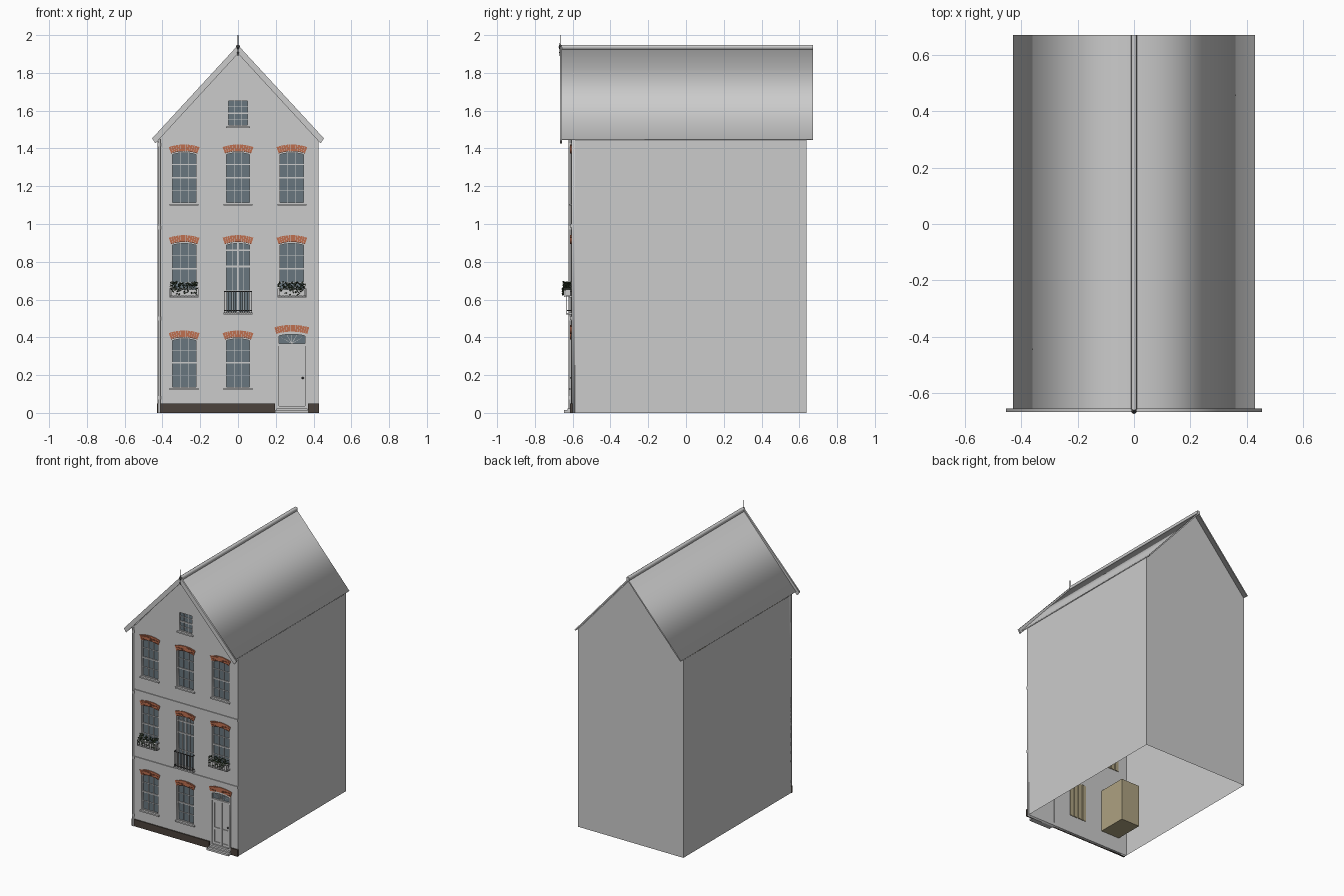
import bpy, bmesh, math, random
from mathutils import Matrix, Vector

if "Cube" in bpy.data.objects:
    bpy.data.objects.remove(bpy.data.objects["Cube"])

random.seed(4)
F = -0.607            # outer face of the front wall
COLS = (-0.285, 0.0, 0.285)


def mat(name, r, g, b):
    m = bpy.data.materials.new(name)
    m.diffuse_color = (r, g, b, 1)
    m.use_nodes = True
    m.node_tree.nodes["Principled BSDF"].inputs["Base Color"].default_value = m.diffuse_color
    return m


BRICK = mat("brick", 0.52, 0.16, 0.08)
GLASS = mat("glass", 0.14, 0.18, 0.21)
DARK = mat("dark_stone", 0.07, 0.055, 0.045)
IRON = mat("iron", 0.06, 0.06, 0.06)
LEAF = mat("leaf", 0.05, 0.08, 0.04)
TAN = mat("curtain", 0.42, 0.36, 0.22)


def add(name, me, m=None):
    ob = bpy.data.objects.new(name, me)
    bpy.context.collection.objects.link(ob)
    if m:
        me.materials.append(m)
    return ob


def from_bm(name, bm, m=None):
    bmesh.ops.recalc_face_normals(bm, faces=bm.faces)
    me = bpy.data.meshes.new(name)
    bm.to_mesh(me)
    bm.free()
    return add(name, me, m)


def boxes(name, items, m=None):
    """items: (x0, x1, y0, y1, z0, z1)"""
    bm = bmesh.new()
    for x0, x1, y0, y1, z0, z1 in items:
        M = Matrix.Translation(((x0 + x1) / 2, (y0 + y1) / 2, (z0 + z1) / 2))
        bmesh.ops.create_cube(bm, size=1, matrix=M @ Matrix.Diagonal((x1 - x0, y1 - y0, z1 - z0, 1)))
    return from_bm(name, bm, m)


def plate(name, loops, y0, y1, m=None):
    """Flat x-z outlines (later ones are holes) given thickness in y."""
    cu = bpy.data.curves.new(name, 'CURVE')
    cu.dimensions, cu.fill_mode, cu.extrude = '2D', 'BOTH', (y1 - y0) / 2
    for lp in loops:
        s = cu.splines.new('POLY')
        s.points.add(len(lp) - 1)
        for p, (x, z) in zip(s.points, lp):
            p.co = (x, z, 0, 1)
        s.use_cyclic_u = True
    tmp = add(name + "_tmp", cu)
    dg = bpy.context.evaluated_depsgraph_get()
    me = bpy.data.meshes.new_from_object(tmp.evaluated_get(dg))
    bpy.data.objects.remove(tmp)
    me.transform(Matrix.Translation((0, (y0 + y1) / 2, 0)) @ Matrix.Rotation(math.pi / 2, 4, 'X'))
    return add(name, me, m)


def lathe(name, items, m=None, n=12):
    """items: upright cylinders (x, y, z0, z1, r0, r1)"""
    bm = bmesh.new()
    for x, y, z0, z1, r0, r1 in items:
        bmesh.ops.create_cone(bm, cap_ends=True, segments=n, radius1=r0, radius2=r1, depth=z1 - z0,
                              matrix=Matrix.Translation((x, y, (z0 + z1) / 2)))
    ob = from_bm(name, bm, m)
    for p in ob.data.polygons:
        p.use_smooth = abs(p.normal.z) < 0.9
    return ob


def arch_z(dx, w, z1, rise):
    if rise == 0:
        return z1
    R = (w * w / 4 + rise * rise) / (2 * rise)
    return z1 - R + math.sqrt(R * R - dx * dx)


def outline(x, z0, z1, w, rise, inset=0.0):
    h, n = w / 2 - inset, 8 if rise else 1
    xs = [h - 2 * h * i / n for i in range(n + 1)]
    return [(x - h, z0 + inset), (x + h, z0 + inset)] + [(x + d, arch_z(d, w, z1, rise) - inset) for d in xs]


# Openings: name, x, z0, crown, width, rise, columns, rows
openings = []
for i, x in enumerate(COLS):
    if i < 2:
        openings.append((f"ground_window_{i}", x, 0.13, 0.40, 0.14, 0.012, 3, 4))
    if i != 1:
        openings.append((f"first_window_{i}", x, 0.62, 0.905, 0.14, 0.012, 3, 4))
    openings.append((f"second_window_{i}", x, 1.105, 1.385, 0.14, 0.012, 3, 4))
openings.append(("balcony_door", 0, 0.53, 0.905, 0.14, 0.012, 4, 1))
openings.append(("attic_window", 0, 1.515, 1.66, 0.115, 0, 3, 4))
door = ("front_door", 0.285, 0.022, 0.43, 0.165, 0.012)

# Front wall with holes; open-bottomed sheet for sides and back
gable = [(-0.425, 0), (0.425, 0), (0.425, 1.445), (0, 1.922), (-0.425, 1.445)]
plate("front_wall", [gable] + [outline(*o[1:6]) for o in openings + [door]], F, F + 0.02)
bm = bmesh.new()
rear = [bm.verts.new((x, 0.637, z)) for x, z in gable]
bm.faces.new(rear)
for a, b in ((1, 2), (4, 0)):
    va, vb = (bm.verts.new((gable[k][0], F + 0.002, gable[k][1])) for k in (a, b))
    bm.faces.new((rear[a], rear[b], vb, va))
from_bm("side_and_back_walls", bm)


def lintel(name, x, z1, w, rise, thick, n):
    R = (w * w / 4 + rise * rise) / (2 * rise)
    A = math.asin(w / 2 / R)
    cz, step = z1 - R, 2 * A / n
    loops = []
    for i in range(n):
        a0, a1 = -A + step * (i + 0.06), -A + step * (i + 0.94)
        loops.append([(x + r * math.sin(a), cz + r * math.cos(a))
                      for r, a in ((R, a0), (R, a1), (R + thick, a1), (R + thick, a0))])
    plate(name, loops, F - 0.006, F + 0.004, BRICK)


# Windows: frame, glazing bars, glass, curtain, sill, brick lintel
for name, x, z0, z1, w, rise, nc, nr in openings:
    plate(name + "_frame", [outline(x, z0, z1, w, rise), outline(x, z0, z1, w, rise, 0.008)], F + 0.005, F + 0.018)
    plate(name + "_glass", [outline(x, z0, z1, w, rise, 0.004)], F + 0.013, F + 0.015, GLASS)
    bars, y0, y1 = [], F + 0.008, F + 0.014
    h = w / 2 - 0.008
    for c in range(1, nc):
        d = -h + 2 * h * c / nc
        t = 0.004 if name == "balcony_door" and c == 2 else 0.0015
        bars.append((x + d - t, x + d + t, y0, y1, z0 + 0.006, arch_z(d, w, z1, rise) - 0.006))
    levels = [z0 + (z1 - z0) * r / nr for r in range(1, nr)]
    if name == "balcony_door":
        levels = [0.65, 0.775, 0.86]
    for k, z in enumerate(levels):
        t = 0.004 if k == 1 or name == "balcony_door" and k == 2 else 0.0015
        bars.append((x - h, x + h, y0 - (t > 0.002) * 0.002, y1, z - t, z + t))
    boxes(name + "_bars", bars)
    if name == "ground_window_0":
        boxes(name + "_room", [(x - 0.075, x + 0.075, F + 0.02, F + 0.23, z0 - 0.02, z1 + 0.02)], TAN)
    else:
        boxes(name + "_curtain", [(x - w / 2 + w * i / 8, x - w / 2 + w * (i + 0.8) / 8,
                                   F + 0.019, F + 0.024 + 0.004 * (i % 2), z0, z1) for i in range(8)], TAN)
    boxes(name + "_sill", [(x - w / 2 - 0.007, x + w / 2 + 0.007, F - 0.011, F + 0.012, z0 - 0.008, z0 + 0.002)])
    if rise:
        lintel(name + "_lintel", x, z1, w, rise, 0.036, 13)

# Front door: surround, panelled leaf, fanlight, knob, step
_, dx, dz0, dz1, dw, dr = door
plate("door_frame", [outline(*door[1:]), outline(*door[1:], 0.014)], F - 0.003, F + 0.018)
lintel("door_lintel", dx, dz1, dw, dr, 0.036, 15)
boxes("door_transom", [(dx - 0.07, dx + 0.07, F, F + 0.018, 0.355, 0.368)])
boxes("door_leaf", [(dx - 0.07, dx + 0.07, F + 0.012, F + 0.018, 0.022, 0.36)])
boxes("door_stiles",
      [(dx + a - 0.008, dx + a + 0.008, F + 0.006, F + 0.014, 0.03, 0.356) for a in (-0.062, 0, 0.062)]
      + [(dx - 0.07, dx + 0.07, F + 0.007, F + 0.014, z - 0.009, z + 0.009) for z in (0.045, 0.15, 0.346)])
boxes("fanlight_glass", [(dx - 0.07, dx + 0.07, F + 0.012, F + 0.015, 0.366, 0.42)], GLASS)
bars = []
for k in range(1, 6):
    a = math.pi * k / 6
    r = 0.045 / max(math.sin(a), 0.7)
    c, s = math.cos(a), math.sin(a)
    bars.append([(dx - 0.0015 * s, 0.367 + 0.0015 * c), (dx + 0.0015 * s, 0.367 - 0.0015 * c),
                 (dx + r * c + 0.0015 * s, 0.367 + r * s), (dx + r * c - 0.0015 * s, 0.367 + r * s)])
for k, lp in enumerate(bars):
    plate(f"fanlight_bar_{k}", [lp], F + 0.008, F + 0.013)
bm = bmesh.new()
bmesh.ops.create_uvsphere(bm, u_segments=12, v_segments=8, radius=0.006,
                          matrix=Matrix.Translation((dx + 0.058, F, 0.185)))
from_bm("door_knob", bm, IRON)
boxes("door_step", [(0.197, 0.373, F - 0.038, F + 0.01, 0, 0.014), (0.203, 0.367, F - 0.02, F + 0.018, 0.01, 0.024)])

# Plinth, string courses, drainpipe
boxes("plinth", [(-0.428, 0.197, F - 0.008, F + 0.005, 0, 0.05), (0.37, 0.428, F - 0.008, F + 0.005, 0, 0.05)], DARK)
boxes("string_courses", [(-0.425, 0.425, F - 0.006, F + 0.004, z - 0.009, z + 0.009) for z in (0.5, 0.99)])
lathe("drainpipe", [(-0.417, F - 0.007, 0.0, 1.45, 0.007, 0.007)]
      + [(-0.417, F - 0.007, z - 0.01, z + 0.01, 0.009, 0.009) for z in (0.08, 0.5, 0.98, 1.42)])

# Balcony railing
yb = F - 0.024
boxes("balcony_slab", [(-0.076, 0.076, yb - 0.003, F, 0.521, 0.53)])
rail = [(-0.075, 0.075, yb - 0.002, yb + 0.002, z, z + 0.004) for z in (0.54, 0.641)]
rail += [(s * 0.073 - 0.002, s * 0.073 + 0.002, yb, F, z, z + 0.004) for s in (-1, 1) for z in (0.54, 0.641)]
rail += [(x - 0.0013, x + 0.0013, yb - 0.0013, yb + 0.0013, 0.53, 0.643)
         for x in (-0.073 + 0.146 * i / 12 for i in range(13))]
boxes("balcony_railing", rail, IRON)

# Flower boxes with plants on the outer first-floor windows
for x in (COLS[0], COLS[2]):
    boxes("flower_trough", [(x - 0.068, x + 0.068, F - 0.032, F - 0.004, 0.618, 0.652)])
    yf = F - 0.038
    basket = [(x - 0.075, x + 0.075, yf - 0.002, yf + 0.002, z, z + 0.004) for z in (0.613, 0.655)]
    basket += [(x + s * 0.075 - 0.002, x + s * 0.075 + 0.002, yf, F, z, z + 0.004) for s in (-1, 1) for z in (0.613, 0.655)]
    basket += [(x - 0.075 + 0.15 * i / 8 - 0.0015, x - 0.075 + 0.15 * i / 8 + 0.0015, yf - 0.0015, yf + 0.0015,
                0.613, 0.657) for i in range(9)]
    boxes("flower_basket", basket)
    bm = bmesh.new()
    for i in range(110):
        hang = i % 6 == 0
        p = Vector((x + random.uniform(-0.072, 0.072), random.uniform(F - 0.042, F - 0.006),
                    random.uniform(0.65, 0.692)))
        if hang:
            p.y, p.z = F - 0.044, random.uniform(0.625, 0.66)
        R = Matrix.Rotation(random.uniform(0, 6.28), 4, 'Z') @ Matrix.Rotation(random.uniform(-1, 1), 4, 'X')
        bmesh.ops.create_icosphere(bm, subdivisions=1, radius=0.009,
                                   matrix=Matrix.Translation(p) @ R @ Matrix.Diagonal((0.5, 1, 0.25, 1)))
    from_bm("plants", bm, LEAF)

# Roof, ridge cap, bargeboards, finial
plate("roof", [[(-0.43, 1.45), (0, 1.935), (0.43, 1.45), (0.422, 1.446), (0, 1.921), (-0.422, 1.446)]], -0.66, 0.672)
plate("ridge_cap", [[(-0.011, 1.925), (0.011, 1.925), (0.009, 1.948), (-0.009, 1.948)]], -0.66, 0.672)
plate("bargeboards", [[(0, 1.947), (-0.455, 1.453), (-0.437, 1.427), (0, 1.902), (0.437, 1.427), (0.455, 1.453)]],
      -0.668, -0.656)
lathe("finial", [(0, -0.666, 1.89, 2.0, 0.003, 0.002), (0, -0.666, 1.895, 1.91, 0.003, 0.006),
                 (0, -0.666, 1.925, 1.938, 0.004, 0.009), (0, -0.666, 1.938, 1.951, 0.009, 0.003)], IRON)
